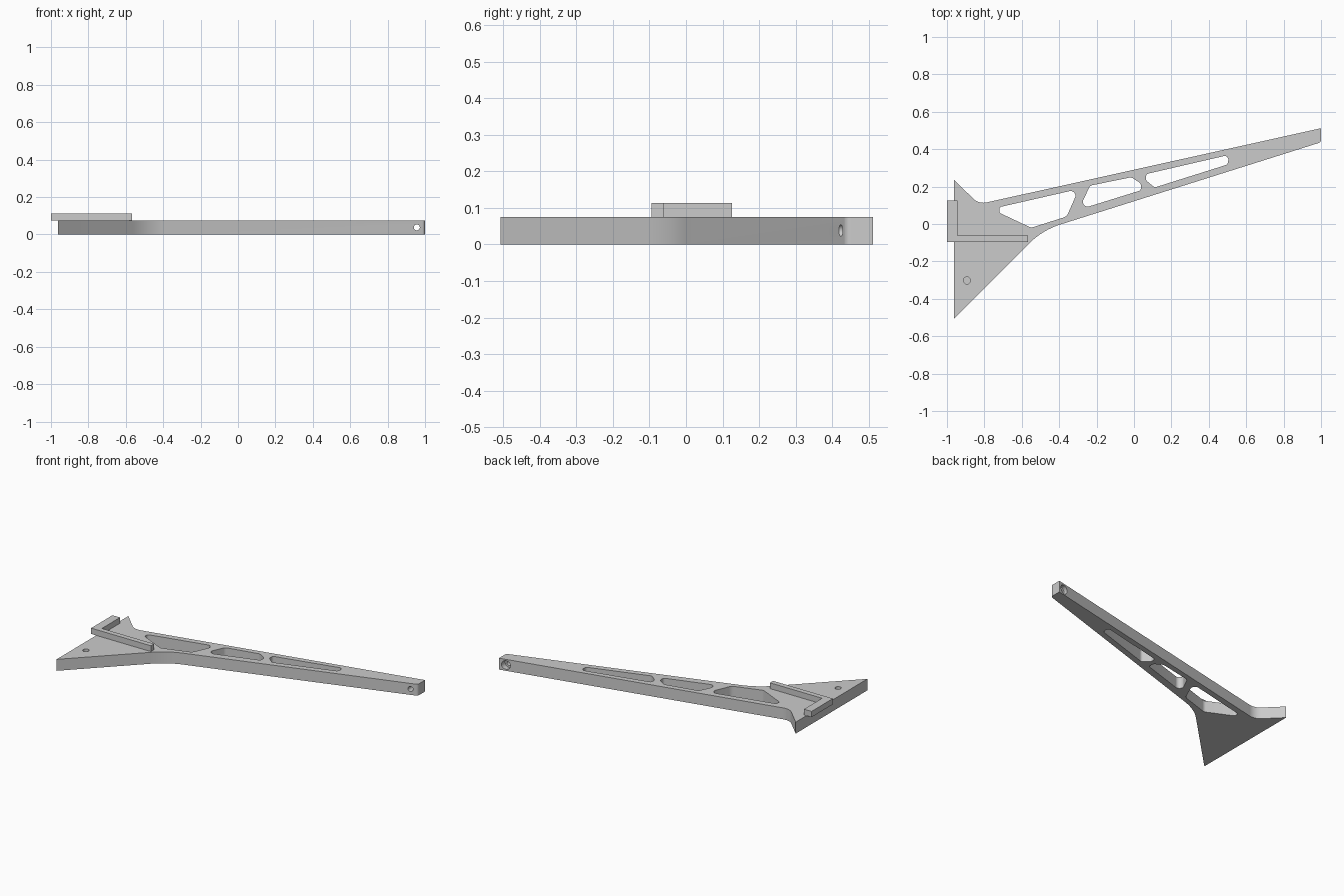
import bpy, bmesh, math
from mathutils import Vector, Matrix

cube = bpy.data.objects.get("Cube")
if cube:
    bpy.data.objects.remove(cube, do_unlink=True)

GREY = (0.6, 0.6, 0.6, 1)
mat = bpy.data.materials.new("plain grey")
mat.use_nodes = True
mat.diffuse_color = GREY
mat.node_tree.nodes["Principled BSDF"].inputs["Base Color"].default_value = GREY

BODY_TOP, RAIL_TOP = 0.075, 0.113


def rounded(corners, steps=8):
    """Replace each (x, y, radius) corner with a tangent arc."""
    out, n = [], len(corners)
    for i, (x, y, r) in enumerate(corners):
        p = Vector((x, y))
        if r == 0:
            out.append(p)
            continue
        a = (Vector(corners[i - 1][:2]) - p).normalized()
        b = (Vector(corners[(i + 1) % n][:2]) - p).normalized()
        half = a.angle(b) / 2
        centre = p + (a + b).normalized() * (r / math.sin(half))
        start = p + a * (r / math.tan(half)) - centre
        end = p + b * (r / math.tan(half)) - centre
        for k in range(steps + 1):
            out.append(centre + start.lerp(end, k / steps).normalized() * r)
    return out


def new_object(name, bm):
    bmesh.ops.recalc_face_normals(bm, faces=bm.faces[:])
    mesh = bpy.data.meshes.new(name)
    bm.to_mesh(mesh)
    bm.free()
    obj = bpy.data.objects.new(name, mesh)
    bpy.context.collection.objects.link(obj)
    mesh.materials.append(mat)
    return obj


def prism(name, points, z0, z1):
    bm = bmesh.new()
    low = [bm.verts.new((p[0], p[1], z0)) for p in points]
    high = [bm.verts.new((p[0], p[1], z1)) for p in points]
    bm.faces.new(low[::-1])
    bm.faces.new(high)
    for i in range(len(points)):
        bm.faces.new((low[i - 1], low[i], high[i], high[i - 1]))
    return new_object(name, bm)


def drill(name, radius, depth, centre, tilt=0):
    bm = bmesh.new()
    m = Matrix.Translation(centre) @ Matrix.Rotation(tilt, 4, "X")
    bmesh.ops.create_cone(bm, cap_ends=True, segments=32, radius1=radius,
                          radius2=radius, depth=depth, matrix=m)
    return new_object(name, bm)


# Flat bracket body: triangular foot running into a tapering arm
body = prism("bracket_body", rounded([
    (-0.963, -0.507, 0), (-0.49, -0.033, 0.41), (1.0, 0.437, 0.02),
    (1.0, 0.512, 0), (-0.83, 0.106, 0.08), (-0.963, 0.238, 0)]), 0, BODY_TOP)

# Lightening windows through the arm
windows = [
    [(-.72, .09, .015), (-.72, .06, .015), (-.55, -.02, .03),
     (-.36, .04, .04), (-.295, .187, .025)],
    [(-.235, .205, .025), (-.015, .25, .025), (.037, .217, .02),
     (.037, .18, .015), (-.295, .077, .025)],
    [(.065, .267, .015), (.065, .233, .015), (.11, .195, .02),
     (.50, .318, .02), (.51, .37, .02)],
]
cutters = [prism("window_cutter", rounded(w), -0.1, 0.2) for w in windows]

# Blind pin hole in the foot, cross bolt hole with a wider recess at the tip
cutters.append(drill("pin_hole_cutter", 0.019, 0.1, (-0.893, -0.302, 0.075)))
cutters.append(drill("bolt_hole_cutter", 0.016, 0.5, (0.956, 0.46, 0.038), math.pi / 2))
cutters.append(drill("bolt_recess_cutter", 0.028, 0.1, (0.956, 0.52, 0.038), math.pi / 2))

for c in cutters:
    mod = body.modifiers.new(c.name, "BOOLEAN")
    mod.operation = "DIFFERENCE"
    mod.solver = "EXACT"
    mod.object = c

# Bake the cuts, then drop the cutters
bpy.context.view_layer.update()
cut = bpy.data.meshes.new_from_object(body.evaluated_get(bpy.context.evaluated_depsgraph_get()))
body.modifiers.clear()
body.data = cut
for c in cutters:
    bpy.data.objects.remove(c, do_unlink=True)

# Raised L-shaped locating rail, overhanging the foot's outer edge
prism("locating_rail", [(-1, -0.095), (-0.566, -0.095), (-0.566, -0.062),
                        (-0.945, -0.062), (-0.945, 0.126), (-1, 0.126)],
      BODY_TOP, RAIL_TOP)

# Smooth the fillets, keep the edges crisp
bpy.ops.object.select_all(action="DESELECT")
body.select_set(True)
bpy.context.view_layer.objects.active = body
bpy.ops.object.shade_smooth_by_angle(angle=math.radians(30))
